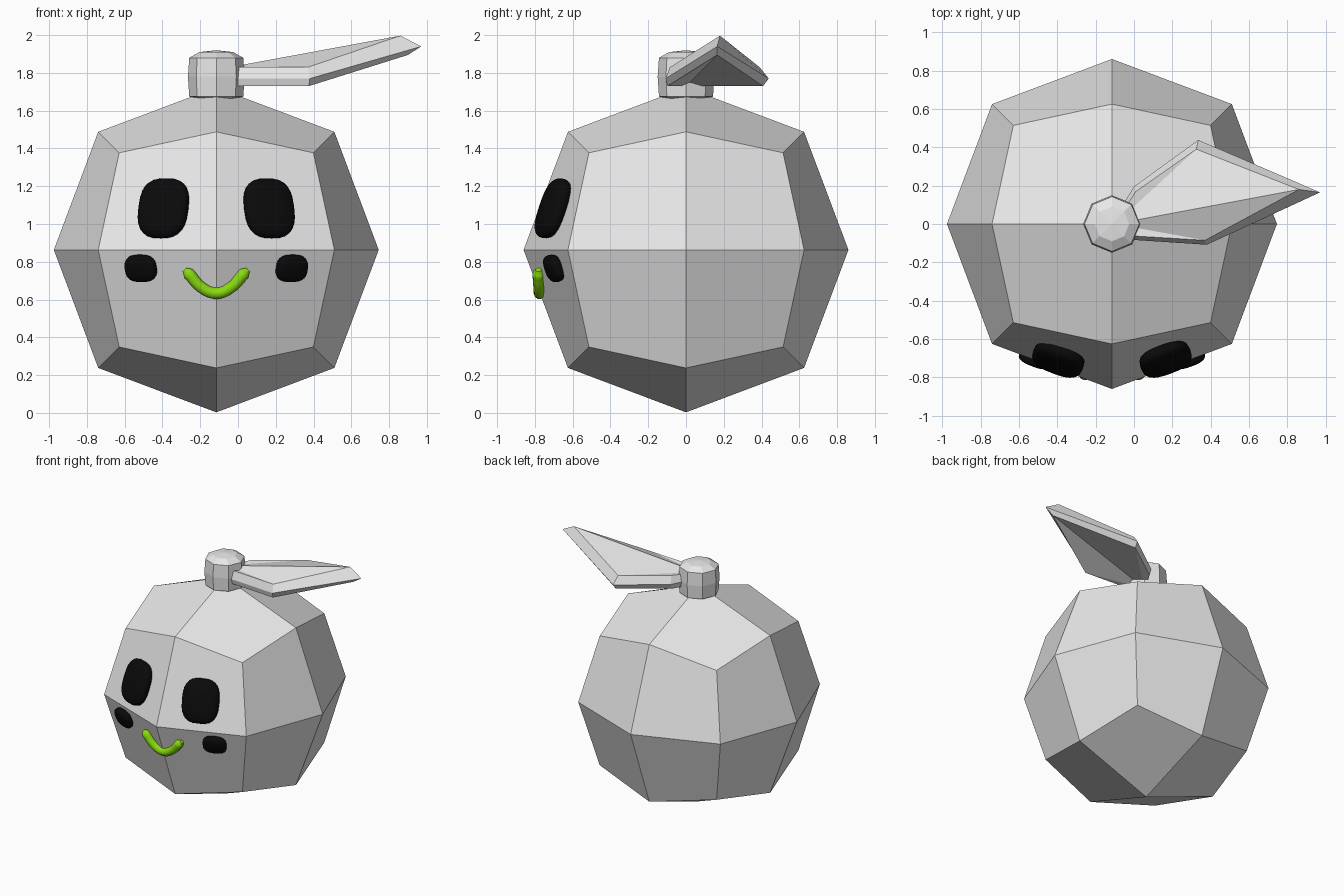
import bpy, bmesh, math
from mathutils import Vector, Matrix

if "Cube" in bpy.data.objects:
    bpy.data.objects.remove(bpy.data.objects["Cube"])

CX, CZ = -0.115, 0.863          # centre of the round body


def material(name, rgb):
    m = bpy.data.materials.new(name)
    m.diffuse_color = (*rgb, 1)
    m.use_nodes = True
    m.node_tree.nodes["Principled BSDF"].inputs["Base Color"].default_value = m.diffuse_color
    return m


GREY = material("light grey", (0.8, 0.8, 0.8))
BLACK = material("black", (0.003, 0.003, 0.003))
GREEN = material("lime green", (0.25, 0.7, 0.005))


def finish(name, bm, mat, smooth=False):
    bmesh.ops.recalc_face_normals(bm, faces=bm.faces)
    me = bpy.data.meshes.new(name)
    bm.to_mesh(me)
    bm.free()
    me.materials.append(mat)
    for p in me.polygons:
        p.use_smooth = smooth
    ob = bpy.data.objects.new(name, me)
    bpy.context.collection.objects.link(ob)
    return ob


# body: once-subdivided cube pushed out to a low-poly ball
bm = bmesh.new()
bmesh.ops.create_cube(bm, size=2)
bmesh.ops.subdivide_edges(bm, edges=bm.edges[:], cuts=1, use_grid_fill=True)
for v in bm.verts:
    count = sum(abs(c) > 0.5 for c in v.co)
    v.co = v.co * {1: 0.86, 2: 0.625, 3: 0.514}[count] + Vector((CX, 0, CZ))
finish("body", bm, GREY)

# stem: eight-sided rounded plug
bm = bmesh.new()
profile = [(0.10, 1.66), (0.143, 1.675), (0.15, 1.78), (0.143, 1.88), (0.09, 1.91)]
rings = [[bm.verts.new((CX + r * math.cos(i * math.pi / 4), r * math.sin(i * math.pi / 4), z))
          for i in range(8)] for r, z in profile]
for a, b in zip(rings, rings[1:]):
    for i in range(8):
        j = (i + 1) % 8
        bm.faces.new((a[i], a[j], b[j], b[i]))
bm.faces.new(rings[0])
cap = bm.verts.new((CX, 0, 1.92))
for i in range(8):
    bm.faces.new((rings[-1][i], rings[-1][(i + 1) % 8], cap))
finish("stem", bm, GREY)

# leaf: three outlines (top, widest, underside), ridged from base to tip
bm = bmesh.new()
layers = [
    [(-0.10, 0.0, 1.82), (-0.04, -0.06, 1.83), (0.37, -0.085, 1.83),
     (0.86, 0.18, 1.997), (0.325, 0.39, 1.83), (0.01, 0.17, 1.83)],
    [(-0.12, 0.0, 1.78), (-0.05, -0.08, 1.77), (0.38, -0.108, 1.77),
     (0.97, 0.165, 1.94), (0.335, 0.438, 1.77), (0.0, 0.195, 1.77)],
    [(-0.10, 0.0, 1.73), (-0.04, -0.07, 1.73), (0.375, -0.098, 1.73),
     (0.90, 0.165, 1.895), (0.33, 0.408, 1.73), (0.0, 0.175, 1.73)],
]
rings = [[bm.verts.new(p) for p in layer] for layer in layers]
for a, b in zip(rings, rings[1:]):
    for i in range(6):
        j = (i + 1) % 6
        bm.faces.new((a[i], a[j], b[j], b[i]))
for ring in (rings[0], rings[2]):
    for i in range(1, 5):
        bm.faces.new((ring[0], ring[i], ring[i + 1]))
finish("leaf", bm, GREY)


def pad(name, centre, half, normal):
    """Smooth rounded-square pillow lying on a body facet."""
    bm = bmesh.new()
    bmesh.ops.create_uvsphere(bm, u_segments=24, v_segments=14, radius=1)
    n = Vector(normal).normalized()
    right = Vector((0, 0, 1)).cross(n).normalized()
    up = n.cross(right)
    for v in bm.verts:
        x, y, z = (math.copysign(abs(c) ** 0.72, c) * h for c, h in zip(v.co, half))
        v.co = Vector(centre) + right * x + n * y + up * z
    return finish(name, bm, BLACK, True)


# eyes and cheeks, mirrored about the body centre
for side, tag in ((-1, "left"), (1, "right")):
    pad(tag + "_eye", (CX + side * 0.28, -0.705, 1.083), (0.138, 0.05, 0.165),
        (side * 0.33, -0.88, 0.33))
    pad(tag + "_cheek", (CX + side * 0.40, -0.70, 0.765), (0.088, 0.035, 0.074),
        (side * 0.33, -0.88, -0.33))

# mouth: curved tube with rounded ends
curve = bpy.data.curves.new("mouth", 'CURVE')
curve.dimensions = '3D'
curve.bevel_depth = 0.033
curve.bevel_resolution = 3
curve.use_fill_caps = True
curve.resolution_u = 5
half_path = [(0.168, 0.758, 0.45), (0.147, 0.738, 1.0), (0.08, 0.665, 0.95)]
path = ([(-x, z, r) for x, z, r in half_path] + [(0, 0.633, 0.95)] + half_path[::-1])
spline = curve.splines.new('BEZIER')
spline.bezier_points.add(len(path) - 1)
for bp, (x, z, r) in zip(spline.bezier_points, path):
    bp.co = (CX + x, -0.775 - 0.05 * (z - 0.633), z)
    bp.radius = r
    bp.handle_left_type = bp.handle_right_type = 'AUTO'
spline.use_smooth = True
curve.materials.append(GREEN)
mouth = bpy.data.objects.new("mouth", curve)
bpy.context.collection.objects.link(mouth)
